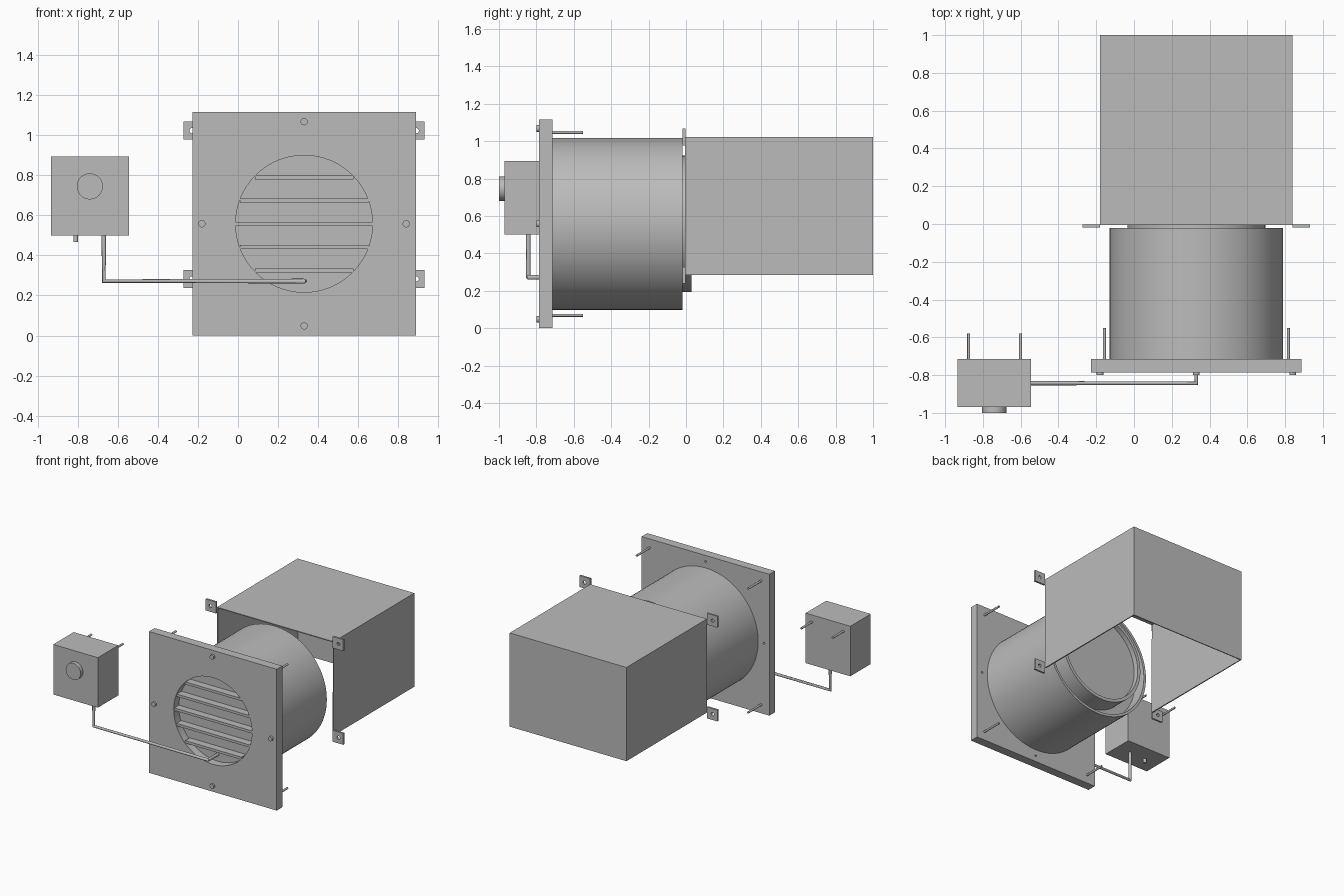
import bpy
import bmesh
import math
from mathutils import Matrix, Vector

if "Cube" in bpy.data.objects:
    bpy.data.objects.remove(bpy.data.objects["Cube"])

grey = bpy.data.materials.new("light grey metal")
grey.use_nodes = True
grey.diffuse_color = (0.5, 0.5, 0.5, 1)
grey.node_tree.nodes["Principled BSDF"].inputs["Base Color"].default_value = (0.5, 0.5, 0.5, 1)

CX, CZ = 0.33, 0.558      # duct axis
BACK = -0.715             # wall side of the front panel


def finish(name, bm, smooth=False):
    bmesh.ops.recalc_face_normals(bm, faces=bm.faces)
    mesh = bpy.data.meshes.new(name)
    bm.to_mesh(mesh)
    bm.free()
    obj = bpy.data.objects.new(name, mesh)
    bpy.context.collection.objects.link(obj)
    mesh.materials.append(grey)
    activate(obj)
    if smooth:
        bpy.ops.object.shade_smooth_by_angle(angle=math.radians(35))
    return obj


def activate(obj):
    bpy.ops.object.select_all(action="DESELECT")
    obj.select_set(True)
    bpy.context.view_layer.objects.active = obj


def box(name, x, y, z, open_normals=()):
    bm = bmesh.new()
    size = Vector((x[1] - x[0], y[1] - y[0], z[1] - z[0]))
    centre = Vector((x[0] + x[1], y[0] + y[1], z[0] + z[1])) / 2
    bmesh.ops.create_cube(bm, size=1, matrix=Matrix.Translation(centre) @ Matrix.Diagonal(size.to_4d()))
    bm.normal_update()
    gone = [f for f in bm.faces if any(f.normal.dot(Vector(n)) > 0.9 for n in open_normals)]
    bmesh.ops.delete(bm, geom=gone, context="FACES")
    return finish(name, bm)


def lathe(name, profile, x=CX, z=CZ, steps=64):
    """Turn (radius, y) points about an axis running front to back."""
    bm = bmesh.new()
    verts = [bm.verts.new((x + r, y, z)) for r, y in profile]
    edges = [bm.edges.new(pair) for pair in zip(verts, verts[1:])]
    bmesh.ops.spin(bm, geom=verts + edges, cent=(x, 0, z), axis=(0, 1, 0),
                   angle=math.tau, steps=steps)
    bmesh.ops.remove_doubles(bm, verts=bm.verts, dist=0.0005)
    return finish(name, bm, True)


def rod(name, x, z, y0, y1, r, steps=24):
    return lathe(name, [(0, y0), (r, y0), (r, y1), (0, y1)], x, z, steps)


def drill(target, x, z, y0, y1, r, steps=24):
    cutter = rod("drill_cutter", x, z, y0, y1, r, steps)
    cutter.hide_render = True
    mod = target.modifiers.new("hole", "BOOLEAN")
    mod.operation, mod.object, mod.solver = "DIFFERENCE", cutter, "EXACT"
    activate(target)
    bpy.ops.object.modifier_apply(modifier=mod.name)
    bpy.data.objects.remove(cutter)


# Front panel with its round opening
panel = box("front_panel", (CX - 0.558, CX + 0.558), (-0.785, BACK), (0, 1.116))
drill(panel, CX, CZ, -0.9, -0.6, 0.35, 64)

# Panel screws on the middle of each side, with their holes at the back
for i, (dx, dz) in enumerate([(0, 1), (0, -1), (1, 0), (-1, 0)]):
    px, pz = CX + dx * 0.51, CZ + dz * 0.51
    drill(panel, px, pz, -0.74, -0.6, 0.008)
    rod(f"panel_screw_{i + 1}", px, pz, -0.8, -0.78, 0.018)

# Fixing pins at the panel corners
for sx in (-1, 1):
    for sz in (-1, 1):
        rod(f"panel_pin_{sx}_{sz}", CX + sx * 0.487, CZ + sz * 0.489, -0.72, -0.55, 0.008)

# Grille: rim, closed backing and horizontal blades
lathe("grille_rim", [(0.35, -0.785), (0.342, -0.785), (0.342, -0.722), (0, -0.722),
                     (0, -0.716), (0.35, -0.716), (0.35, -0.785)])
for i in range(5):
    dz = (i - 2) * 0.116
    half = math.sqrt(0.345 ** 2 - (abs(dz) + 0.01) ** 2)
    box(f"grille_blade_{i + 1}", (CX - half, CX + half), (-0.78, -0.72),
        (CZ + dz - 0.01, CZ + dz + 0.01))

# Round duct with an open rear rim, and the smaller spigot inside it
lathe("outer_duct", [(0, BACK), (0.46, BACK), (0.46, -0.02), (0.44, -0.02),
                     (0.44, -0.12), (0, -0.12)], steps=96)
lathe("rear_spigot", [(0.365, -0.12), (0.365, 0.03), (0.34, 0.03), (0.34, -0.01),
                      (0, -0.01)], steps=96)

# Outside hood, open to the front and below
hood = box("hood", (-0.18, 0.84), (-0.005, 1), (0.283, 1.023), [(0, -1, 0), (0, 0, -1)])
shell = hood.modifiers.new("sheet", "SOLIDIFY")
shell.thickness = 0.01
shell.offset = -1

# Hood mounting tabs
for sx in (-1, 1):
    for z in (0.283, 1.023):
        edge = CX + sx * 0.51
        tip = edge + sx * 0.092
        tab = box(f"hood_tab_{sx}_{z}", sorted((edge, tip)), (-0.018, -0.003), (z - 0.045, z + 0.045))
        drill(tab, CX + sx * 0.56, z, -0.1, 0.1, 0.013)

# Control box with round dial and wall pins
box("control_box", (-0.935, -0.545), (-0.97, BACK), (0.5, 0.895))
rod("control_dial", -0.74, 0.745, -1, -0.965, 0.065, 48)
for side, x in (("right", -0.875), ("left", -0.6)):
    rod(f"control_pin_{side}", x, 0.84, -0.72, -0.58, 0.008)


def pipe(name, points):
    curve = bpy.data.curves.new(name, "CURVE")
    curve.dimensions = "3D"
    curve.bevel_depth = 0.012
    curve.bevel_resolution = 4
    curve.use_fill_caps = True
    spline = curve.splines.new("POLY")
    spline.points.add(len(points) - 1)
    for point, co in zip(spline.points, points):
        point.co = (*co, 1)
    obj = bpy.data.objects.new(name, curve)
    bpy.context.collection.objects.link(obj)
    curve.materials.append(grey)
    activate(obj)
    bpy.ops.object.convert(target="MESH")
    bpy.ops.object.shade_smooth_by_angle(angle=math.radians(35))


# Cable conduit from the control box to the grille, and the short cable stub
pipe("conduit", [(-0.67, -0.843, 0.51), (-0.67, -0.843, 0.272), (0.33, -0.843, 0.272),
                 (0.33, -0.72, 0.272)])
pipe("cable_stub", [(-0.81, -0.843, 0.51), (-0.81, -0.843, 0.467)])
